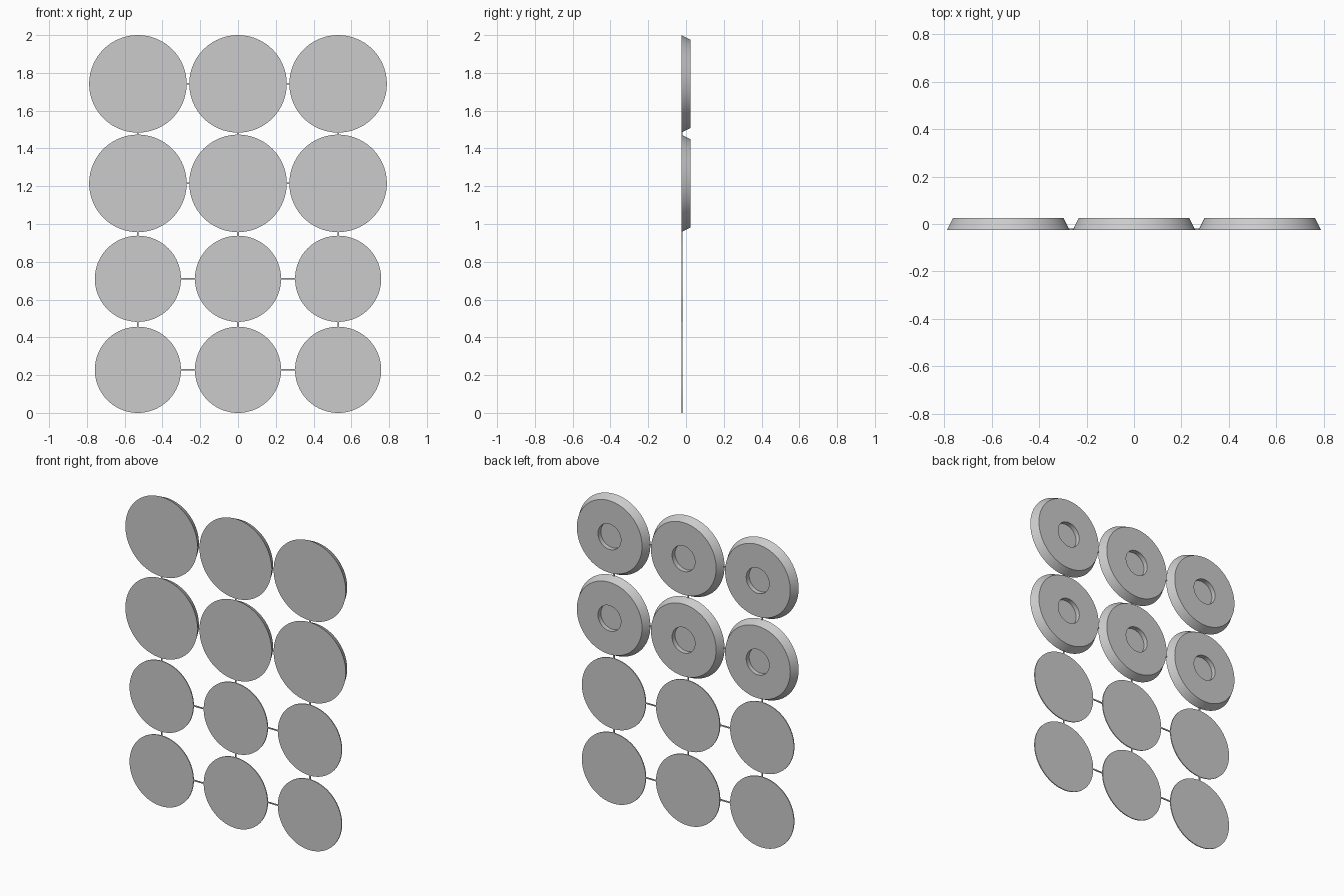
import bpy, math

cube = bpy.data.objects.get("Cube")
if cube:
    bpy.data.objects.remove(cube)

grey = bpy.data.materials.new("light_grey")
grey.use_nodes = True
colour = (0.6, 0.6, 0.6, 1)
grey.diffuse_color = colour
grey.node_tree.nodes["Principled BSDF"].inputs["Base Color"].default_value = colour

FRONT, BACK, THIN = -0.025, 0.025, 0.006
SPACING = 0.53
BIG, SMALL = 0.258, 0.228
ROWS = [(1.742, BIG), (1.215, BIG), (0.71, SMALL), (0.228, SMALL)]
COLUMNS = [("right", -SPACING), ("middle", 0), ("left", SPACING)]


def lathe(name, profile, x, z, sides=96):
    """Spin (radius, y) points about a front-to-back axis; ends are capped."""
    verts, faces = [], []
    for r, y in profile:
        for i in range(sides):
            a = 2 * math.pi * i / sides
            verts.append((r * math.cos(a), y, r * math.sin(a)))
    for k in range(len(profile) - 1):
        for i in range(sides):
            j = (i + 1) % sides
            a, b = k * sides, (k + 1) * sides
            faces.append((a + i, b + i, b + j, a + j))
    faces.append(tuple(range(sides)))
    faces.append(tuple(reversed(range(len(verts) - sides, len(verts)))))
    mesh = bpy.data.meshes.new(name)
    mesh.from_pydata(verts, [], faces)
    mesh.materials.append(grey)
    obj = bpy.data.objects.new(name, mesh)
    bpy.context.collection.objects.link(obj)
    obj.location = (x, 0, z)
    bpy.ops.object.select_all(action='DESELECT')
    obj.select_set(True)
    bpy.context.view_layer.objects.active = obj
    bpy.ops.object.shade_smooth_by_angle(angle=math.radians(30))


def link_bar(name, x, z, sx, sz):
    """Small rectangular bar lying just behind the front plane."""
    bpy.ops.mesh.primitive_cube_add(size=1, location=(x, FRONT + THIN / 2, z))
    obj = bpy.context.object
    obj.name = name
    obj.scale = (sx, THIN * 0.9, sz)
    obj.data.materials.append(grey)


# Bevelled discs with a round recess in the back, and thin flat discs
thick_profile = [(BIG, FRONT), (0.233, BACK), (0.082, BACK), (0.082, -0.005)]
thin_profile = [(SMALL, FRONT), (SMALL, FRONT + THIN)]
for row, (z, radius) in enumerate(ROWS, 1):
    for side, x in COLUMNS:
        if radius == BIG:
            lathe(f"thick_disc_{side}_{row}", thick_profile, x, z)
        else:
            lathe(f"thin_disc_{side}_{row}", thin_profile, x, z)

# Sideways links between neighbouring discs
for row, (z, radius) in enumerate(ROWS, 1):
    for sign, side in ((-1, "right"), (1, "left")):
        gap = SPACING - 2 * radius
        link_bar(f"side_link_{side}_{row}", sign * SPACING / 2, z, gap + 0.01, 0.008)

# Upright links between rows
for row in range(len(ROWS) - 1):
    (z1, r1), (z2, r2) = ROWS[row], ROWS[row + 1]
    top, bottom = z1 - r1, z2 + r2
    for side, x in COLUMNS:
        link_bar(f"upright_link_{side}_{row + 1}", x, (top + bottom) / 2,
                 0.008, top - bottom + 0.01)
